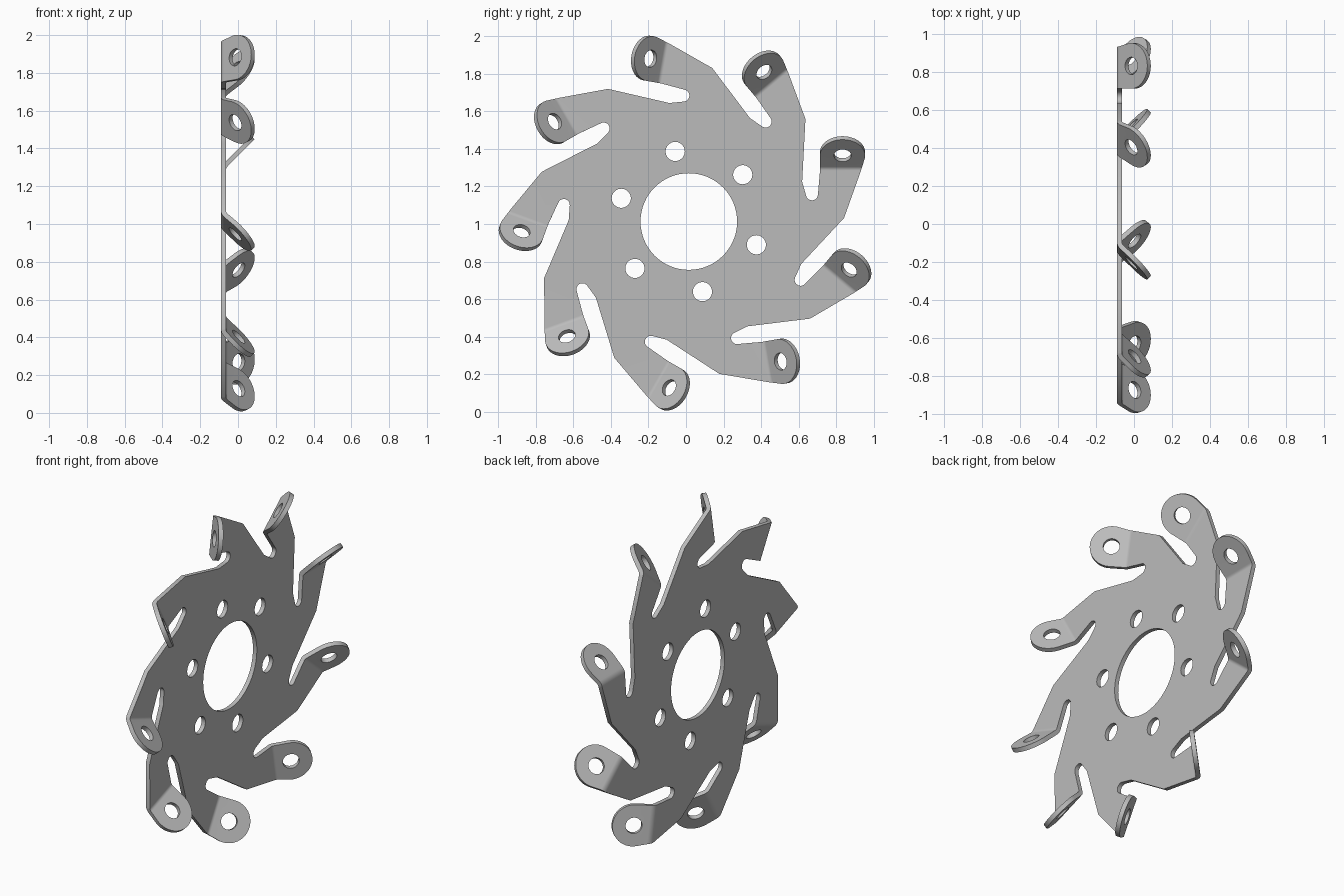
import bpy, bmesh, math
from mathutils import Vector, Matrix

if "Cube" in bpy.data.objects:
    bpy.data.objects.remove(bpy.data.objects["Cube"])

ARMS = 9
STEP = 2 * math.pi / ARMS
CENTRE = Vector((-0.077, 0.015, 1.013))
THICKNESS = 0.026
BEND_START, BEND_RADIUS, BEND_ANGLE = 0.272, 0.04, math.radians(45)
BEND_LENGTH = BEND_RADIUS * BEND_ANGLE
TAB_Y, TAB_RADIUS, TAB_U = 0.818, 0.12, 0.116


def arc(cy, cz, r, start, end, n):
    """Points along an arc, angles in degrees."""
    angles = [math.radians(start + (end - start) * i / n) for i in range(n + 1)]
    return [(cy + r * math.cos(a), cz + r * math.sin(a)) for a in angles]


def circle(cy, cz, r, n):
    return arc(cy, cz, r, 0, 360, n)[:-1]


def folded(y, u):
    """Fold a flat point lying u beyond the bend line."""
    a = min(u / BEND_RADIUS, BEND_ANGLE)
    rest = max(u - BEND_LENGTH, 0)
    return Vector((BEND_RADIUS * (1 - math.cos(a)) + rest * math.sin(a), y,
                   BEND_START + BEND_RADIUS * math.sin(a) + rest * math.cos(a)))


def fill(bm, loops, normal):
    """Fill an outer loop, leaving the inner loops as holes."""
    edges = []
    for loop in loops:
        vs = [bm.verts.new(p) for p in loop]
        edges += [bm.edges.new((vs[i - 1], vs[i])) for i in range(len(vs))]
    bmesh.ops.triangle_fill(bm, edges=edges, use_beauty=True, normal=normal)


bm = bmesh.new()
turns = [Matrix.Rotation(STEP * k, 3, 'X') for k in range(ARMS)]

# Flat plate: one arm and slot repeated around the hub
sector = [(0.826, 0.019), (0.916, BEND_START), (0.698, BEND_START)]
sector += arc(0.655, 0.145, 0.032, 0, -165, 10) + [(0.603, 0.212)]
outline = [t @ Vector((0, y, z)) for t in turns for y, z in sector]
holes = [circle(0, 0, 0.257, 64)]
for k in range(6):
    a = math.radians(41 + 60 * k)
    holes.append(circle(0.38 * math.cos(a), 0.38 * math.sin(a), 0.051, 32))
fill(bm, [outline] + [[Vector((0, y, z)) for y, z in h] for h in holes], (1, 0, 0))

# Bent tabs: curved fold, then a round end with a hole
rows = 4
for t in turns:
    strip = []
    for i in range(rows + 1):
        f = i / rows
        strip.append([t @ folded(y, f * BEND_LENGTH) for y in (0.698, 0.916 + 0.006 * f)])
    for low, high in zip(strip, strip[1:]):
        bm.faces.new([bm.verts.new(p) for p in (low[0], low[1], high[1], high[0])])
    end = [t @ folded(y, u) for y, u in arc(TAB_Y, TAB_U, TAB_RADIUS, -15, 180, 28)]
    hole = [t @ folded(y, u) for y, u in circle(TAB_Y, TAB_U, 0.046, 32)]
    normal = t @ Vector((math.cos(BEND_ANGLE), 0, -math.sin(BEND_ANGLE)))
    fill(bm, [[strip[-1][0], strip[-1][1]] + end, hole], normal)

bmesh.ops.remove_doubles(bm, verts=bm.verts, dist=0.0002)
bmesh.ops.recalc_face_normals(bm, faces=bm.faces)
bmesh.ops.translate(bm, verts=bm.verts, vec=CENTRE)
mesh = bpy.data.meshes.new("bracket_plate")
bm.to_mesh(mesh)
bm.free()

plate = bpy.data.objects.new("bracket_plate", mesh)
bpy.context.collection.objects.link(plate)
bpy.ops.object.select_all(action='DESELECT')
plate.select_set(True)
bpy.context.view_layer.objects.active = plate

# Sheet thickness and shading
solid = plate.modifiers.new("thickness", 'SOLIDIFY')
solid.thickness = THICKNESS
solid.offset = 0
solid.use_even_offset = True
bpy.ops.object.modifier_apply(modifier=solid.name)
bpy.ops.object.shade_smooth_by_angle(angle=math.radians(30))
weighted = plate.modifiers.new("clean_normals", 'WEIGHTED_NORMAL')
weighted.keep_sharp = True

# Plain grey metal
grey = bpy.data.materials.new("light_grey")
grey.use_nodes = True
colour = (0.5, 0.5, 0.5, 1)
grey.diffuse_color = colour
grey.node_tree.nodes["Principled BSDF"].inputs["Base Color"].default_value = colour
mesh.materials.append(grey)
